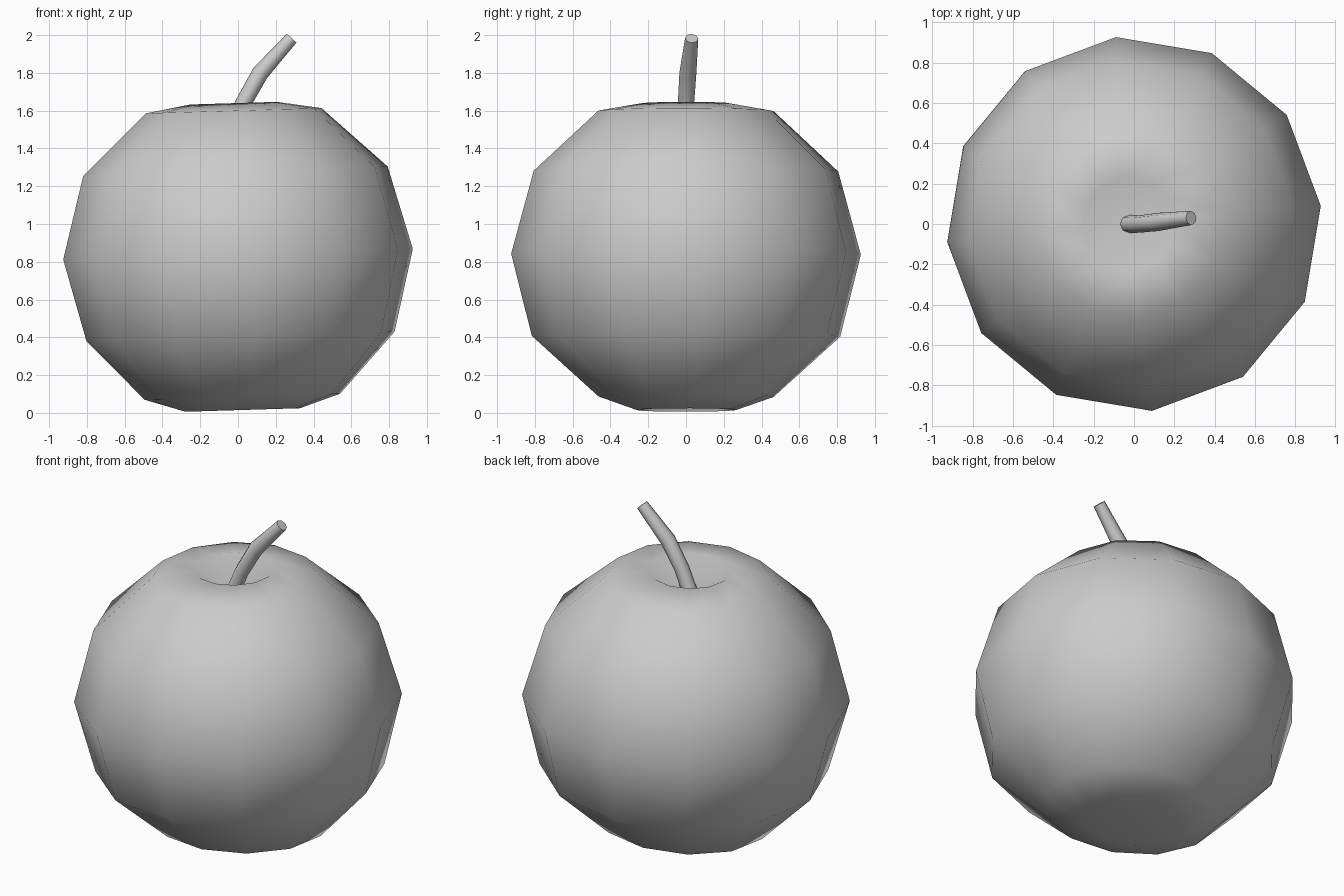
import bpy, bmesh, math
from mathutils import Matrix, Vector

if "Cube" in bpy.data.objects:
    bpy.data.objects.remove(bpy.data.objects["Cube"])

grey = bpy.data.materials.new("plain grey")
grey.use_nodes = True
grey.diffuse_color = (0.6, 0.6, 0.6, 1)
grey.node_tree.nodes["Principled BSDF"].inputs["Base Color"].default_value = (0.6, 0.6, 0.6, 1)


def loft(name, rings, start, end):
    """Skin a list of closed rings; close each end with a fan to a point."""
    bm = bmesh.new()
    loops = [[bm.verts.new(p) for p in ring] for ring in rings]
    n = len(loops[0])
    for a, b in zip(loops, loops[1:]):
        for i in range(n):
            j = (i + 1) % n
            bm.faces.new((a[i], a[j], b[j], b[i]))
    for loop, tip in ((loops[0], start), (loops[-1], end)):
        v = bm.verts.new(tip)
        for i in range(n):
            bm.faces.new((loop[i], loop[(i + 1) % n], v))
    bmesh.ops.recalc_face_normals(bm, faces=bm.faces)
    mesh = bpy.data.meshes.new(name)
    bm.to_mesh(mesh)
    bm.free()
    mesh.materials.append(grey)
    obj = bpy.data.objects.new(name, mesh)
    bpy.context.collection.objects.link(obj)
    return obj


def circle(n, phase=0.0):
    angles = [phase + math.tau * i / n for i in range(n)]
    return [Vector((math.cos(a), math.sin(a), 0)) for a in angles]


# Fruit body: twelve-sided, leaning slightly, each ring is (x radius, y radius, height)
PROFILE = [(0.305, 0.265, 0.015), (0.52, 0.465, 0.085), (0.82, 0.82, 0.405),
           (0.93, 0.93, 0.84), (0.81, 0.81, 1.28), (0.467, 0.465, 1.60),
           (0.23, 0.23, 1.64)]
pivot = Matrix.Translation((0, 0, 0.84))
lean = pivot @ Matrix.Rotation(math.radians(-1.75), 4, 'Y') @ pivot.inverted()
unit = circle(12, math.radians(5.5))
rings = [[lean @ Vector((p.x * rx, p.y * ry, z)) for p in unit] for rx, ry, z in PROFILE]
body = loft("fruit_body", rings, lean @ Vector((0, 0, 0.05)), lean @ Vector((0, 0, 1.5)))

# Bent stem: rings set square to the path
PATH = [Vector(p) for p in ((-0.04, 0, 1.48), (0.028, 0, 1.64), (0.118, 0.01, 1.80), (0.283, 0.03, 1.983))]
RADII = (0.045, 0.043, 0.045, 0.035)
rings = []
for i, (p, r) in enumerate(zip(PATH, RADII)):
    before, after = PATH[max(i - 1, 0)], PATH[min(i + 1, len(PATH) - 1)]
    along = (after - before).normalized()
    side = Vector((0, 1, 0)).cross(along).normalized()
    up = along.cross(side)
    rings.append([p + r * (side * c.x + up * c.y) for c in circle(8)])
stem = loft("stem", rings, PATH[0], PATH[-1])

# Smooth shading, with the cut end of the stem kept crisp
for obj, angle in ((body, 180), (stem, 60)):
    bpy.ops.object.select_all(action='DESELECT')
    obj.select_set(True)
    bpy.context.view_layer.objects.active = obj
    bpy.ops.object.shade_smooth_by_angle(angle=math.radians(angle))
